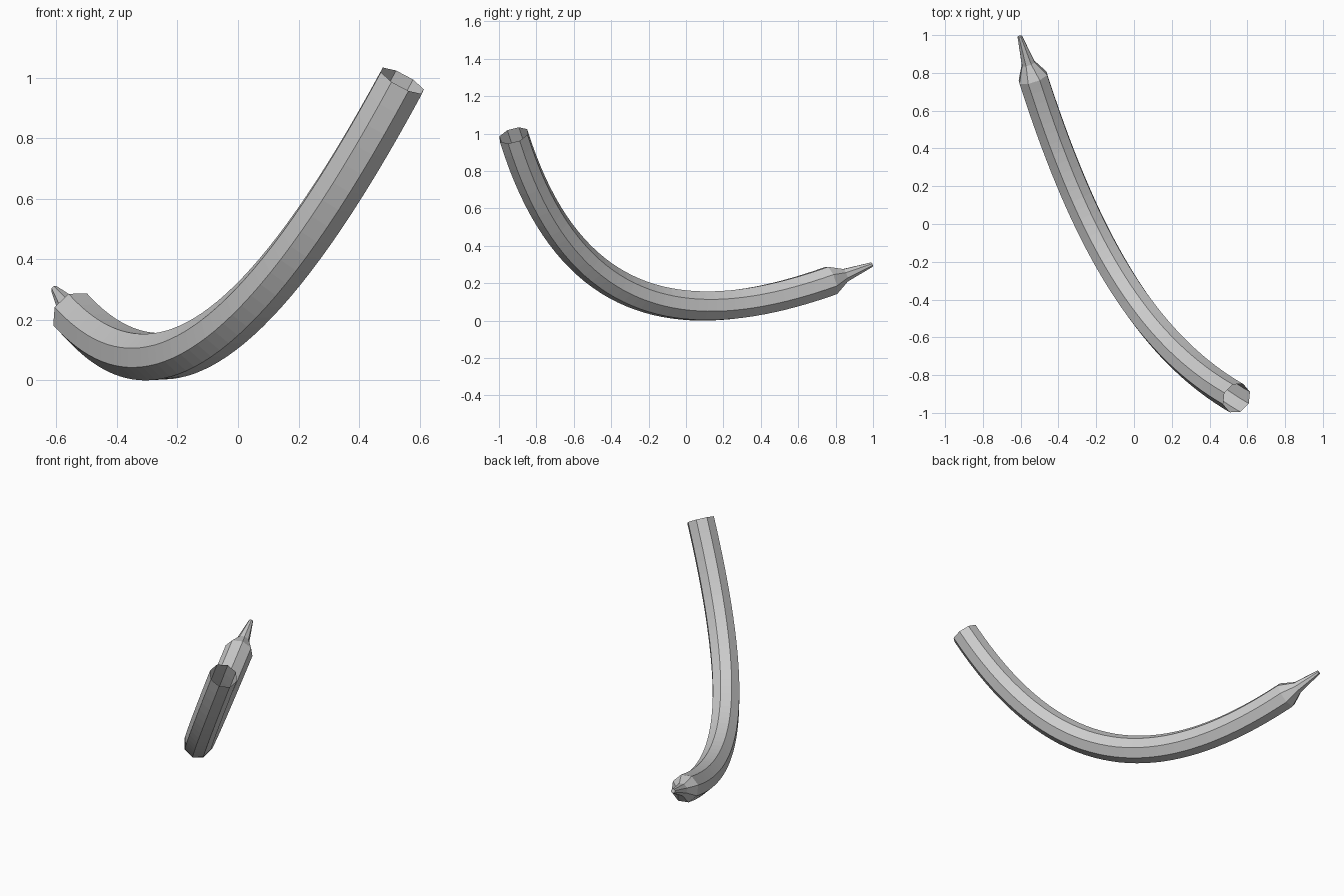
import bpy, bmesh, math
from mathutils import Vector
from mathutils.geometry import interpolate_bezier

cube = bpy.data.objects.get("Cube")
if cube:
    bpy.data.objects.remove(cube, do_unlink=True)

SIDES = 8
RADIUS = 0.083

grey = bpy.data.materials.new("plain grey")
grey.use_nodes = True
colour = (0.6, 0.6, 0.6, 1)
grey.diffuse_color = colour
grey.node_tree.nodes["Principled BSDF"].inputs["Base Color"].default_value = colour

# Centre line: one planar bend from the open end to the shoulder
start = Vector((0.543, -0.922, 0.993))
start_dir = Vector((0.54, -0.31, 1))
end = Vector((-0.535, 0.775, 0.217))
end_dir = Vector((-0.3, 0.93, 0.33))
path = interpolate_bezier(start, start - start_dir * 0.98,
                          end - end_dir * 0.81, end, 41)
plane_normal = end_dir.cross(start_dir).normalized()


def add_ring(bm, centre, tangent, radius):
    """Add one octagonal cross-section with a corner in the bend plane."""
    t = tangent.normalized()
    side = (plane_normal - t * plane_normal.dot(t)).normalized()
    inward = t.cross(side)
    ring = []
    for i in range(SIDES):
        a = math.tau * i / SIDES
        ring.append(bm.verts.new(centre + (side * math.cos(a) + inward * math.sin(a)) * radius))
    return ring


bm = bmesh.new()
rings = []

# Curved tube
for i, point in enumerate(path):
    if i == 0:
        tangent = start_dir * -1
    elif i == len(path) - 1:
        tangent = end_dir
    else:
        tangent = path[i + 1] - path[i - 1]
    rings.append(add_ring(bm, point, tangent, RADIUS))

# Narrow pointed tip
for centre, radius in (((-0.56, 0.85, 0.245), 0.038), ((-0.605, 0.994, 0.303), 0.013)):
    rings.append(add_ring(bm, Vector(centre), end_dir, radius))

# Skin the rings; the wide end stays open
for a, b in zip(rings, rings[1:]):
    for i in range(SIDES):
        j = (i + 1) % SIDES
        bm.faces.new((a[i], a[j], b[j], b[i]))
bm.faces.new(rings[-1])

# Rest the lowest edge on the floor
lowest = min(v.co.z for v in bm.verts)
bmesh.ops.translate(bm, verts=bm.verts, vec=(0, 0, -lowest))
bm.normal_update()

mesh = bpy.data.meshes.new("curved_horn")
bm.to_mesh(mesh)
bm.free()
mesh.materials.append(grey)
horn = bpy.data.objects.new("curved_horn", mesh)
bpy.context.collection.objects.link(horn)
